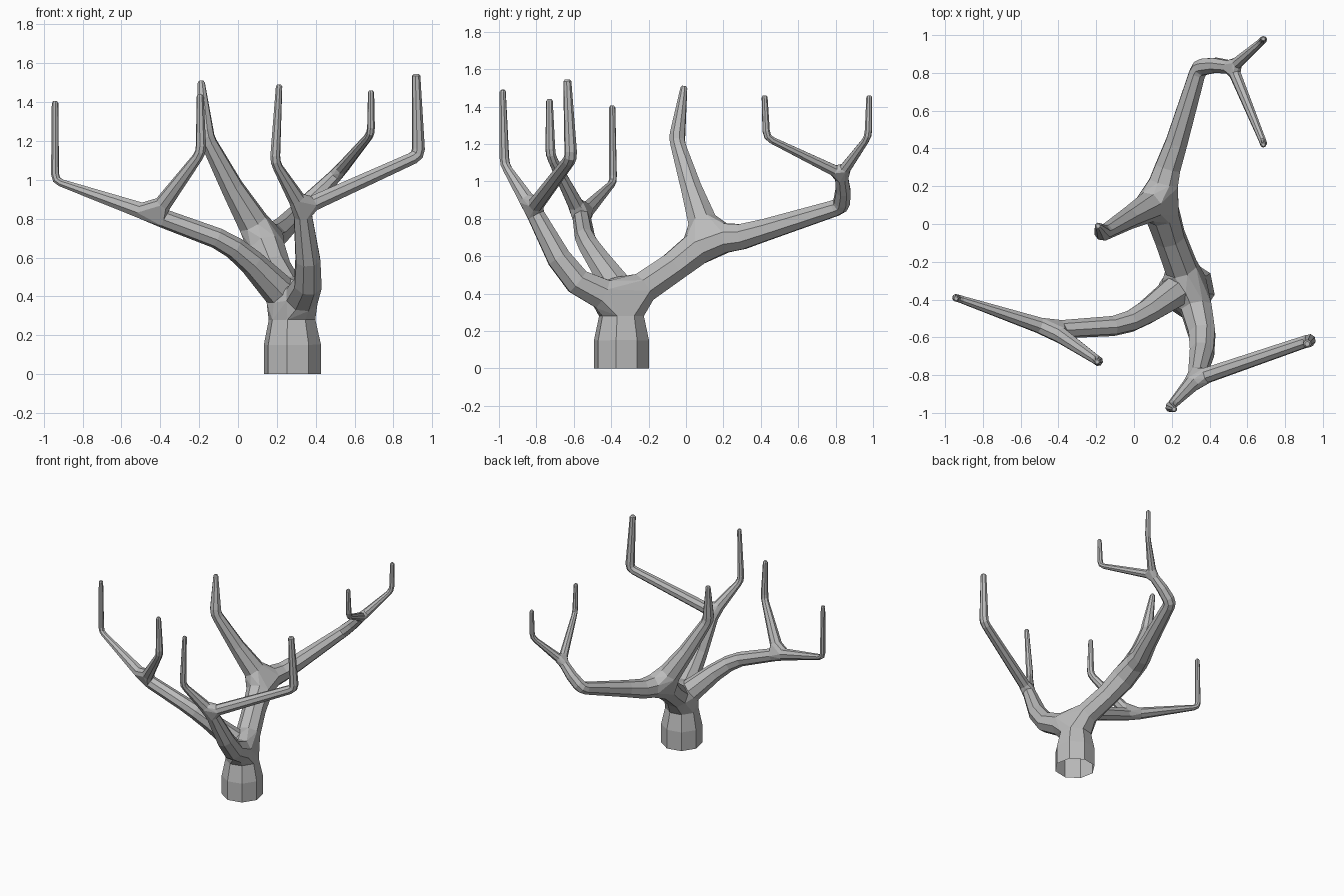
import bpy
import bmesh
from math import cos, sin, tau, radians
from mathutils import Vector

SIDES = 8

cube = bpy.data.objects.get("Cube")
if cube:
    bpy.data.objects.remove(cube, do_unlink=True)

bark = bpy.data.materials.new("grey_bark")
bark.use_nodes = True
GREY = (0.5, 0.5, 0.5, 1)
bark.diffuse_color = GREY
bark.node_tree.nodes["Principled BSDF"].inputs["Base Color"].default_value = GREY


def finish(bm, name):
    bmesh.ops.recalc_face_normals(bm, faces=bm.faces)
    mesh = bpy.data.meshes.new(name)
    bm.to_mesh(mesh)
    bm.free()
    mesh.materials.append(bark)
    obj = bpy.data.objects.new(name, mesh)
    bpy.context.collection.objects.link(obj)


def round_bends(nodes, bevel=0.035):
    """Replace each sharp bend with three points around the corner."""
    out = [nodes[0]]
    for (a, _), (p, r), (b, _) in zip(nodes, nodes[1:], nodes[2:]):
        before, after = (a - p).normalized(), (b - p).normalized()
        if before.angle(after) < radians(150):
            out += [(p + before * bevel, r),
                    (p + (before + after) * bevel * 0.25, r),
                    (p + after * bevel, r)]
        else:
            out.append((p, r))
    return out + [nodes[-1]]


def limb(name, points, trim_start=0, trim_end=0, tip=False, turn=22.5):
    """Sweep a tapering eight-sided tube; return its first and last rings."""
    nodes = [(Vector(p[:3]), p[3]) for p in points]
    for i, j, trim in ((0, 1, trim_start), (-1, -2, trim_end)):
        p, r = nodes[i]
        nodes[i] = (p + (nodes[j][0] - p).normalized() * trim, r)
    nodes = round_bends(nodes)
    if tip:
        p, r = nodes[-1]
        up = (p - nodes[-2][0]).normalized()
        nodes[-1] = (p - up * 0.01, r)
        nodes.append((p, r * 0.6))
    bm = bmesh.new()
    rings = []
    side = None
    last = len(nodes) - 1
    for i, (p, r) in enumerate(nodes):
        d_in = (p - nodes[max(i - 1, 0)][0]).normalized()
        d_out = (nodes[min(i + 1, last)][0] - p).normalized()
        axis = (d_in + d_out).normalized()
        if side is None:
            side = Vector((1, 0, 0)) if abs(axis.x) < 0.8 else Vector((0, 1, 0))
        side = (side - axis * side.dot(axis)).normalized()
        other = axis.cross(side)
        angles = [radians(turn) + tau * k / SIDES for k in range(SIDES)]
        rings.append([bm.verts.new(p + (side * cos(a) + other * sin(a)) * r)
                      for a in angles])
    for low, high in zip(rings, rings[1:]):
        for k in range(SIDES):
            n = (k + 1) % SIDES
            bm.faces.new((low[k], low[n], high[n], high[k]))
    if tip:
        bm.faces.new(rings[-1])
    ends = [[v.co.copy() for v in ring] for ring in (rings[0], rings[-1])]
    finish(bm, name)
    return ends


def fork(name, rings):
    """Wrap the rings that meet at a fork in one knuckle, open to each limb."""
    bm = bmesh.new()
    owner = {bm.verts.new(co): i for i, ring in enumerate(rings) for co in ring}
    res = bmesh.ops.convex_hull(bm, input=list(owner))
    inner = {g for g in res["geom_interior"] + res["geom_unused"]
             if isinstance(g, bmesh.types.BMVert)}
    caps = [f for f in bm.faces if len({owner[v] for v in f.verts}) == 1]
    bmesh.ops.delete(bm, geom=caps, context='FACES_ONLY')
    bmesh.ops.delete(bm, geom=list(inner), context='VERTS')
    bmesh.ops.dissolve_limit(bm, angle_limit=radians(4),
                             verts=bm.verts, edges=bm.edges)
    finish(bm, name)


# Trunk, open at the foot
trunk = limb("trunk", [(0.28, -0.345, 0, 0.15), (0.28, -0.345, 0.15, 0.15),
                       (0.278, -0.345, 0.28, 0.122)], turn=34)

# Fork centres
BACK = (0.13, 0.12, 0.69)
BACK_TOP = (0.52, 0.83, 1.04)
FRONT = (0.33, -0.82, 0.853)
SIDE = (-0.43, -0.56, 0.818)

# Main limbs
back = limb("back_limb", [(0.25, -0.23, 0.43, 0.09), (0.19, -0.07, 0.54, 0.086),
                          (*BACK, 0.095)], trim_end=0.09)
front = limb("front_limb", [(0.33, -0.45, 0.40, 0.088), (0.36, -0.58, 0.465, 0.076),
                            (0.36, -0.68, 0.59, 0.068), (*FRONT, 0.05)], trim_end=0.04)
side = limb("right_limb", [(0.21, -0.365, 0.43, 0.087), (0.07, -0.465, 0.575, 0.067),
                           (-0.02, -0.515, 0.65, 0.059), (-0.11, -0.54, 0.70, 0.054),
                           (*SIDE, 0.049)], trim_end=0.05)
fork("trunk_fork", [trunk[1], back[0], front[0], side[0]])

# Back limb: upright branch and long rear branch
upright = limb("back_upright", [(*BACK, 0.082), (-0.03, 0.03, 0.96, 0.06),
                                (-0.165, -0.05, 1.22, 0.043),
                                (-0.19, -0.01, 1.51, 0.019)], 0.11, tip=True)
rear = limb("rear_branch", [(*BACK, 0.084), (0.18, 0.30, 0.705, 0.073),
                            (0.225, 0.43, 0.743, 0.063),
                            (0.345, 0.83, 0.868, 0.047), (0.43, 0.84, 0.95, 0.043),
                            (*BACK_TOP, 0.037)], 0.1, 0.03)
fork("back_fork", [back[1], upright[0], rear[0]])


def pair(name, stem, centre, trim, *paths):
    """Two bent twigs leaving one fork."""
    twigs = [limb(f"{name}_twig_{i}", [(*centre, start_r), *path], trim, tip=True)
             for i, (start_r, path) in enumerate(paths, 1)]
    fork(f"{name}_fork", [stem[1]] + [t[0] for t in twigs])


pair("rear", rear, BACK_TOP, 0.045,
     (0.032, [(0.685, 0.975, 1.24, 0.02), (0.685, 0.98, 1.46, 0.016)]),
     (0.032, [(0.685, 0.43, 1.235, 0.02), (0.685, 0.42, 1.46, 0.016)]))
pair("front", front, FRONT, 0.065,
     (0.044, [(0.19, -0.97, 1.09, 0.026), (0.212, -0.98, 1.49, 0.017)]),
     (0.043, [(0.93, -0.615, 1.125, 0.034), (0.917, -0.635, 1.545, 0.022)]))
pair("right", side, SIDE, 0.08,
     (0.044, [(-0.942, -0.39, 0.995, 0.021), (-0.942, -0.395, 1.405, 0.017)]),
     (0.044, [(-0.19, -0.725, 1.14, 0.027), (-0.195, -0.73, 1.44, 0.018)]))
